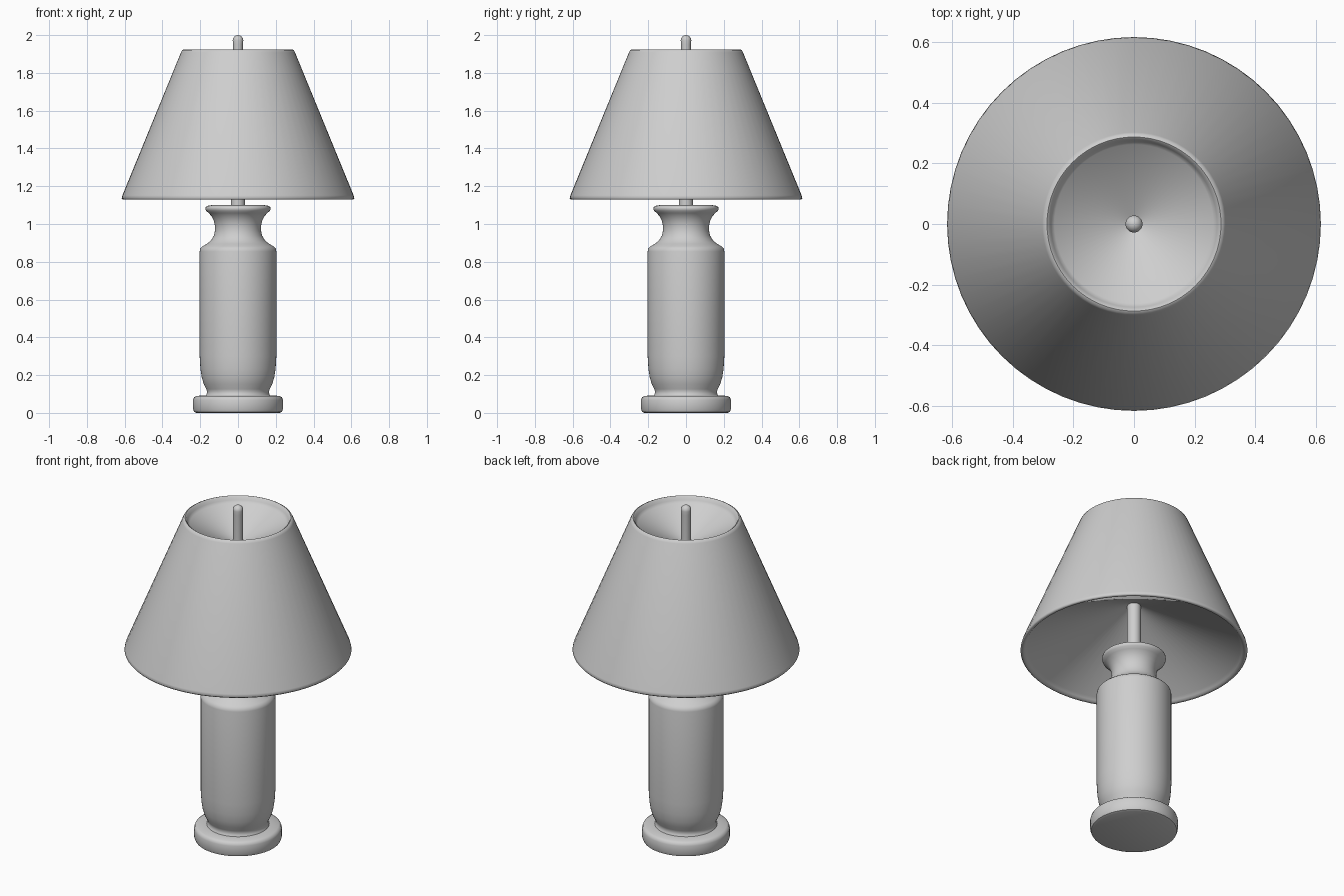
import bpy, bmesh, math

SEGMENTS = 64
grey = bpy.data.materials.new("plain grey")
grey.diffuse_color = (0.62, 0.62, 0.62, 1)


def lathe(name, profile, angle=40):
    """Spin an (r, z) profile around z; points with r = 0 become poles."""
    bm = bmesh.new()
    verts = [bm.verts.new((r, 0, z)) for r, z in profile]
    edges = [bm.edges.new(pair) for pair in zip(verts, verts[1:])]
    bmesh.ops.spin(bm, geom=verts + edges, cent=(0, 0, 0), axis=(0, 0, 1),
                   angle=2 * math.pi, steps=SEGMENTS, use_duplicate=False)
    bmesh.ops.remove_doubles(bm, verts=bm.verts, dist=1e-4)
    bmesh.ops.recalc_face_normals(bm, faces=bm.faces)
    mesh = bpy.data.meshes.new(name)
    bm.to_mesh(mesh)
    bm.free()
    mesh.materials.append(grey)
    obj = bpy.data.objects.new(name, mesh)
    bpy.context.collection.objects.link(obj)
    bpy.ops.object.select_all(action='DESELECT')
    obj.select_set(True)
    bpy.context.view_layer.objects.active = obj
    bpy.ops.object.shade_smooth_by_angle(angle=math.radians(angle))
    return obj


# Round foot with softened edges
lathe("foot", [(0, 0), (0.22, 0), (0.232, 0.005), (0.238, 0.02), (0.238, 0.068),
               (0.233, 0.082), (0.22, 0.09), (0.16, 0.093), (0, 0.093)])

# Vase body: tucked bottom, straight wall, shoulder, waisted neck, flared lip
lathe("vase_body", [
    (0, 0.088), (0.172, 0.088), (0.166, 0.1), (0.163, 0.112), (0.168, 0.126),
    (0.181, 0.152), (0.192, 0.188), (0.199, 0.235), (0.203, 0.3), (0.203, 0.855),
    (0.2, 0.87), (0.188, 0.882), (0.165, 0.895), (0.143, 0.913), (0.128, 0.938),
    (0.122, 0.965), (0.122, 0.99), (0.127, 1.015), (0.139, 1.04), (0.155, 1.058),
    (0.169, 1.07), (0.173, 1.08), (0.172, 1.09), (0.162, 1.096), (0.14, 1.1),
    (0, 1.1)], angle=60)

# Stem holding the shade
lathe("stem", [(0, 1.09), (0.037, 1.09), (0.037, 1.44), (0, 1.44)])

# Slim finial with a rounded tip
tip = [(0.028 * math.cos(a), 1.972 + 0.028 * math.sin(a))
       for a in (i * math.pi / 12 for i in range(6))]
lathe("finial", [(0, 1.75), (0.026, 1.75), (0.026, 1.95)] + tip + [(0, 2.0)])

# Shade: conical underside, rolled rims, tapered wall, funnel sunk in the top
lathe("shade", [
    (0, 1.43), (0.025, 1.418), (0.575, 1.152), (0.588, 1.14), (0.597, 1.131),
    (0.61, 1.129), (0.616, 1.136), (0.612, 1.152), (0.302, 1.908), (0.296, 1.92),
    (0.287, 1.924), (0.279, 1.918), (0.274, 1.902), (0.262, 1.888),
    (0.02, 1.775), (0, 1.766)], angle=60)
